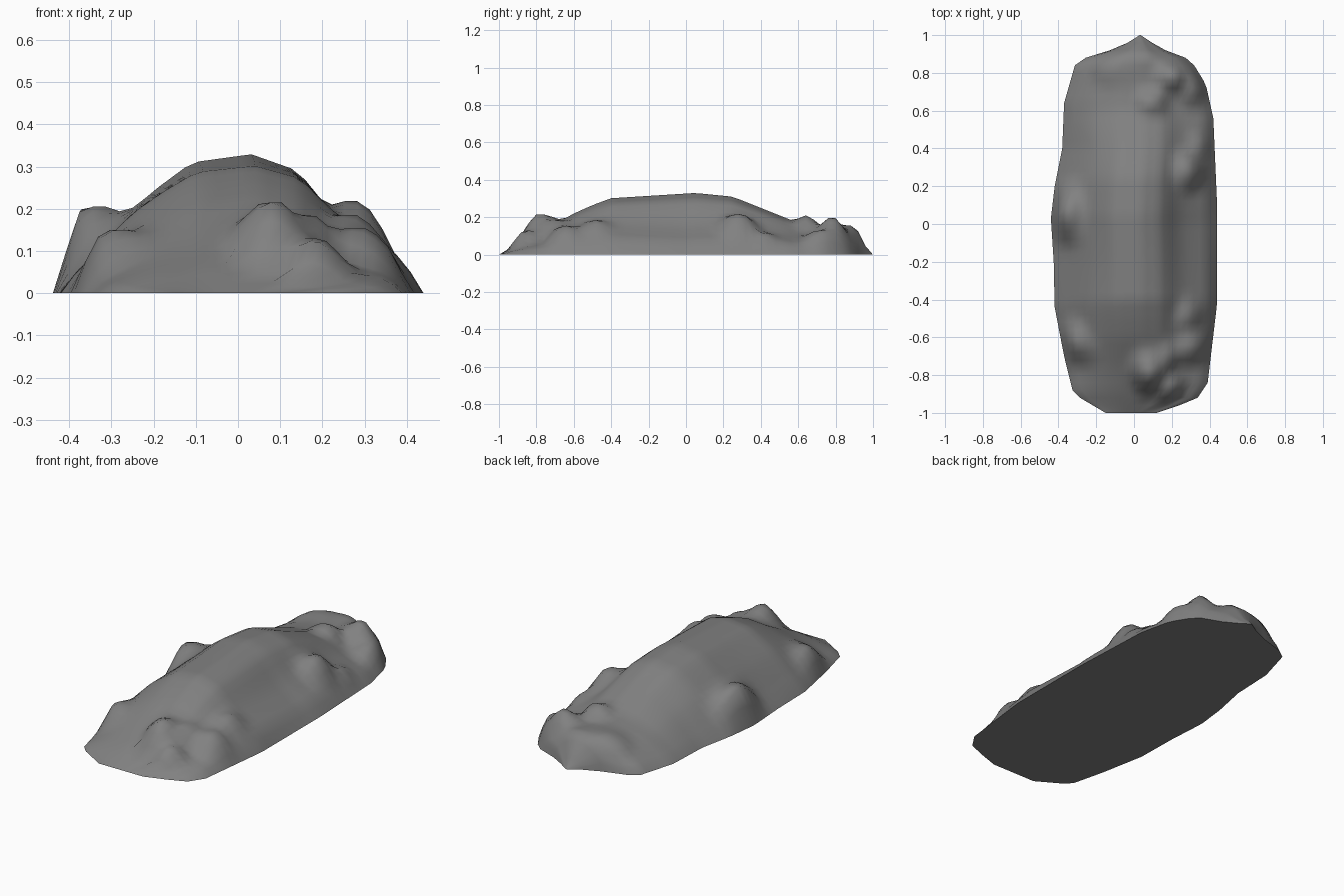
import bpy
import bmesh
import math

cube = bpy.data.objects.get("Cube")
if cube:
    bpy.data.objects.remove(cube, do_unlink=True)

ROWS, COLS = 50, 28

# Footprint edges as (y, x), spine as (y, z), cross-section as (side, height share)
RIGHT_EDGE = [(-1, -.15), (-.9, -.32), (-.7, -.37), (-.44, -.42), (-.2, -.425), (.03, -.44),
              (.2, -.42), (.4, -.38), (.64, -.37), (.85, -.31), (.9, -.22), (.93, -.08), (1, .03)]
LEFT_EDGE = [(-1, .12), (-.93, .33), (-.84, .39), (-.42, .44), (.1, .44), (.56, .42),
             (.74, .38), (.87, .3), (.93, .14), (1, .035)]
SPINE = [(-1, 0), (-.9, .06), (-.75, .135), (-.6, .22), (-.5, .265), (-.4, .302), (.05, .33),
         (.25, .31), (.6, .17), (.8, .145), (.9, .115), (1, 0)]
SECTION = [(-1, 0), (-.85, .19), (-.6, .57), (-.43, .76), (-.25, .94), (.07, 1),
           (.32, .88), (.45, .66), (.57, .49), (.7, .36), (.86, .22), (1, 0)]

# Rocky lumps: x, y, radius across, radius along, peak height
LUMPS = [(-.34, .06, .13, .19, .205), (-.28, -.61, .14, .14, .15),
         (.08, -.77, .12, .14, .215), (.16, -.69, .1, .11, .185),
         (.18, -.85, .1, .1, .13), (.28, -.64, .12, .12, .155),
         (.26, -.48, .11, .11, .185), (.27, .28, .11, .13, .218),
         (.32, .41, .08, .09, .12), (.2, .78, .13, .11, .195),
         (.09, .64, .1, .08, .21), (.05, .86, .14, .1, .155),
         (-.06, .82, .17, .13, .16), (.29, .72, .1, .12, .13)]


def sample(points, t):
    """Straight-line interpolation along a list of points."""
    for (a, p), (b, q) in zip(points, points[1:]):
        if t <= b:
            return p + (q - p) * max(0, (t - a) / (b - a))
    return points[-1][1]


def height(x, y, u):
    """Ridge height plus the lumps, falling to the ground at the rim."""
    z = sample(SPINE, y) * sample(SECTION, u) ** (1 - .45 * abs(y))
    rim = min(1, (1 - abs(u)) * 9)
    for cx, cy, rx, ry, peak in LUMPS:
        d = math.hypot((x - cx) / rx, (y - cy) / ry)
        if d < 1 and peak > z:
            w = min(1, (1 - d) * 1.3)
            z += (peak - z) * w * rim
    return z


# Mound surface as a grid fitted to the footprint
bm = bmesh.new()
grid = []
for j in range(ROWS + 1):
    y = -1 + 2 * j / ROWS
    lo, hi = sample(RIGHT_EDGE, y), sample(LEFT_EDGE, y)
    row = []
    for i in range(COLS + 1):
        u = -1 + 2 * i / COLS
        x = lo + (hi - lo) * (u + 1) / 2
        row.append(bm.verts.new((x, y, height(x, y, u))))
    grid.append(row)
for a, b in zip(grid, grid[1:]):
    for i in range(COLS):
        bm.faces.new((a[i], a[i + 1], b[i + 1], b[i]))

# Flat underside
rim_loop = (grid[0] + [r[-1] for r in grid[1:-1]] + grid[-1][::-1]
            + [r[0] for r in grid[-2:0:-1]])
bm.faces.new(rim_loop[::-1])
bmesh.ops.remove_doubles(bm, verts=bm.verts, dist=.0005)
bmesh.ops.recalc_face_normals(bm, faces=bm.faces)

mesh = bpy.data.meshes.new("rock_mound")
bm.to_mesh(mesh)
bm.free()
mound = bpy.data.objects.new("rock_mound", mesh)
bpy.context.collection.objects.link(mound)

# Stone colour
stone = bpy.data.materials.new("grey_stone")
stone.use_nodes = True
colour = (.22, .22, .22, 1)
stone.diffuse_color = colour
for node in stone.node_tree.nodes:
    if node.type == "BSDF_PRINCIPLED":
        node.inputs["Base Color"].default_value = colour
mesh.materials.append(stone)

bpy.ops.object.select_all(action="DESELECT")
mound.select_set(True)
bpy.context.view_layer.objects.active = mound
bpy.ops.object.shade_smooth_by_angle(angle=math.radians(50))
